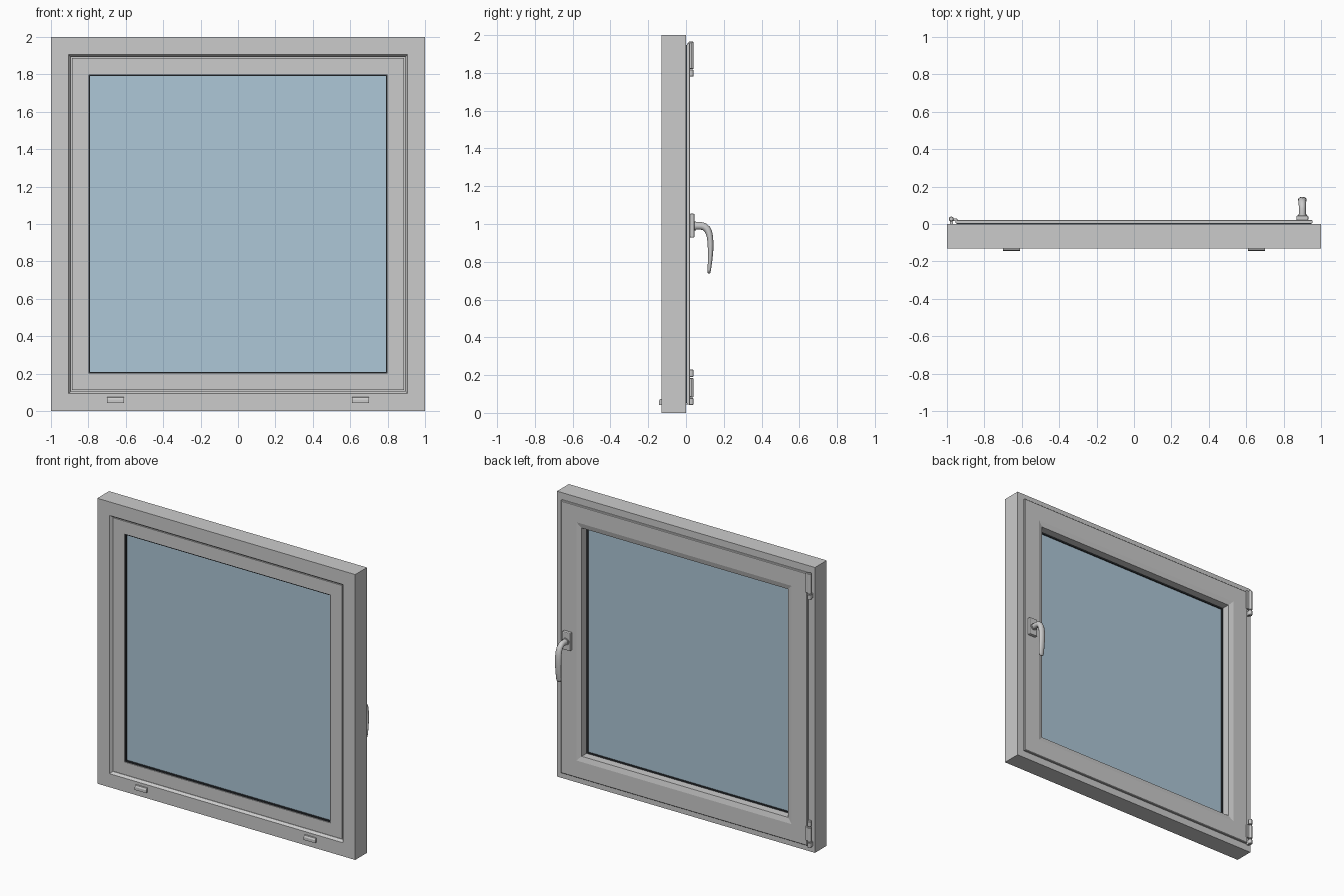
import bpy, bmesh, math

if "Cube" in bpy.data.objects:
    bpy.data.objects.remove(bpy.data.objects["Cube"])


def material(name, color):
    m = bpy.data.materials.new(name)
    m.diffuse_color = color
    m.use_nodes = True
    m.node_tree.nodes["Principled BSDF"].inputs["Base Color"].default_value = m.diffuse_color
    return m


GLASS = material("blue_glass", (0.42, 0.57, 0.68, 1))
RUBBER = material("dark_rubber", (0.03, 0.035, 0.04, 1))


def loft(name, rings, closed=False, mat=None, smooth=False):
    """Skin a series of matching point loops; cap the ends unless closed."""
    bm = bmesh.new()
    vs = [[bm.verts.new(p) for p in r] for r in rings]
    n = len(rings[0])
    for i in range(len(vs) if closed else len(vs) - 1):
        a, b = vs[i], vs[(i + 1) % len(vs)]
        for j in range(n):
            k = (j + 1) % n
            bm.faces.new((a[j], a[k], b[k], b[j]))
    if not closed:
        bm.faces.new(vs[0])
        bm.faces.new(vs[-1][::-1])
    bmesh.ops.recalc_face_normals(bm, faces=bm.faces)
    me = bpy.data.meshes.new(name)
    bm.to_mesh(me)
    bm.free()
    ob = bpy.data.objects.new(name, me)
    bpy.context.collection.objects.link(ob)
    if mat:
        me.materials.append(mat)
    if smooth:
        bpy.ops.object.select_all(action='DESELECT')
        ob.select_set(True)
        bpy.context.view_layer.objects.active = ob
        bpy.ops.object.shade_smooth_by_angle(angle=math.radians(35))
    return ob


def square(h, y):
    return [(-h, y, 1 - h), (h, y, 1 - h), (h, y, 1 + h), (-h, y, 1 + h)]


def square_frame(name, profile, mat=None):
    """Mitred square frame from a (half size, y) cross-section."""
    return loft(name, [square(h, y) for h, y in profile], True, mat)


def box(name, x, y, z, bevel=0, mat=None):
    rings = [[(x[0], y[0], k), (x[1], y[0], k), (x[1], y[1], k), (x[0], y[1], k)] for k in z]
    ob = loft(name, rings, mat=mat)
    if bevel:
        b = ob.modifiers.new("bevel", 'BEVEL')
        b.width, b.segments = bevel, 2
    return ob


def oval(cx, cy, rx, ry, n=20):
    return [(cx + rx * math.cos(t * 2 * math.pi / n), cy + ry * math.sin(t * 2 * math.pi / n))
            for t in range(n)]


# Fixed outer frame with chamfered front opening and stepped rebate
square_frame("outer_frame", [(1, -.13), (1, 0), (.925, 0), (.925, -.05), (.892, -.05),
                             (.892, -.113), (.905, -.13)])

# Opening sash with overlapping rear lip and shallow glazing bead slope
square_frame("sash", [(.888, -.116), (.888, -.045), (.915, -.045), (.915, .006), (.955, .006),
                      (.955, .018), (.951, .022), (.835, .022), (.80, .013), (.80, -.116)])

# Seals
square_frame("sash_seal", [(.948, -.001), (.948, .007), (.90, .007), (.90, -.001)], RUBBER)
for side, y0, y1 in (("front", -.110, -.097), ("rear", -.052, -.042)):
    square_frame(side + "_glass_seal", [(.805, y0), (.805, y1), (.791, y1), (.791, y0)], RUBBER)

# Glazing unit
loft("glass", [square(.803, -.098), square(.803, -.05)], mat=GLASS)

# Drain caps on the front sill
for s, side in ((-1, "left"), (1, "right")):
    hood = [(-.128, .075), (-.138, .073), (-.144, .062), (-.144, .042), (-.128, .042)]
    loft(side + "_drain_cap", [[(s * .655 + dx, y, z) for y, z in hood] for dx in (-.045, .045)])

# Hinge barrels and leaves
HX = -.977
barrels = [("top_hinge_pin", 1.78, 1.817), ("top_hinge_barrel", 1.82, 1.965),
           ("bottom_hinge_foot", .042, .078), ("bottom_hinge_barrel", .082, .184),
           ("bottom_hinge_cap", .19, .229)]
for name, z0, z1 in barrels:
    spans = [(.010, z0), (.013, z0 + .003), (.013, z1 - .003), (.010, z1)]
    loft(name, [[(x, y, z) for x, y in oval(HX, .027, r, r)] for r, z in spans], smooth=True)
box("top_hinge_leaf", (-.978, -.945), (.016, .030), (1.823, 1.96), .002)
box("bottom_hinge_leaf", (-.978, -.945), (.016, .030), (.085, .182), .002)
box("top_hinge_bracket", (-.985, -.969), (-.002, .026), (1.785, 1.815))
box("bottom_hinge_bracket", (-.985, -.969), (-.002, .026), (.045, .076))

# Handle base plate and collar
box("handle_plate", (.868, .932), (.02, .045), (.928, 1.055), .006)
loft("handle_collar", [[(x, y, z) for x, z in oval(.90, .99, .024, .024)] for y in (.043, .052)],
     smooth=True)

# Curved lever: centre path (y, z, half thickness, half width)
path = [(.045, .99, .020, .019), (.080, .990, .020, .019), (.096, .986, .020, .019),
        (.111, .974, .019, .020), (.121, .955, .018, .021), (.127, .930, .0165, .022),
        (.130, .895, .0155, .0225), (.130, .850, .014, .022), (.127, .800, .0115, .021),
        (.123, .755, .009, .019), (.1215, .742, .007, .016), (.121, .737, .003, .009)]
rings = []
for i, (y, z, t, w) in enumerate(path):
    a, b = path[max(i - 1, 0)], path[min(i + 1, len(path) - 1)]
    dy, dz = b[0] - a[0], b[1] - a[1]
    d = math.hypot(dy, dz)
    rings.append([(.90 + u, y - v * dz / d, z + v * dy / d) for u, v in oval(0, 0, w, t)])
loft("handle_lever", rings, smooth=True)
